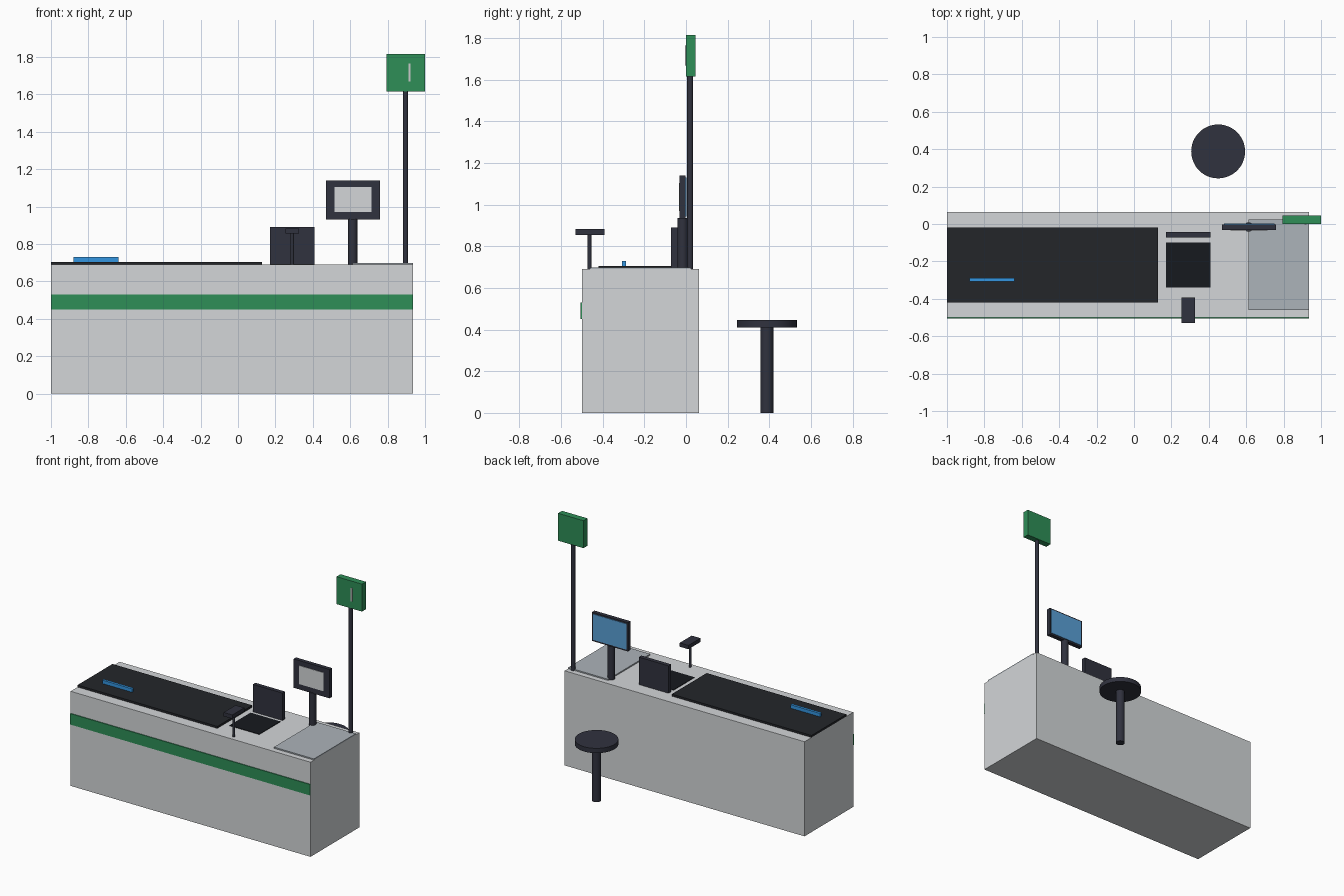
import bpy

default = bpy.data.objects.get("Cube")
if default:
    bpy.data.objects.remove(default, do_unlink=True)


def linear(c):
    c /= 255
    return c / 12.92 if c <= 0.04045 else ((c + 0.055) / 1.055) ** 2.4


def material(name, r, g, b):
    mat = bpy.data.materials.new(name)
    color = (linear(r), linear(g), linear(b), 1)
    mat.use_nodes = True
    mat.diffuse_color = color
    shader = next(n for n in mat.node_tree.nodes if n.type == "BSDF_PRINCIPLED")
    shader.inputs["Base Color"].default_value = color
    shader.inputs["Roughness"].default_value = 0.6
    return mat


light = material("light_panel", 211, 214, 216)
steel = material("steel", 172, 179, 186)
dark = material("dark_plastic", 48, 50, 62)
rubber = material("belt_rubber", 36, 38, 42)
glass = material("scanner_glass", 22, 25, 30)
green = material("green", 46, 142, 87)
blue = material("blue", 52, 150, 225)
screen_blue = material("screen_blue", 90, 160, 215)
white = material("white", 235, 238, 236)


def box(name, x, y, z, mat):
    """Box from its (low, high) extent along each axis."""
    spans = (x, y, z)
    bpy.ops.mesh.primitive_cube_add(size=1, location=[(a + b) / 2 for a, b in spans])
    obj = bpy.context.object
    obj.name = name
    obj.scale = [b - a for a, b in spans]
    bpy.ops.object.transform_apply(location=False, rotation=False, scale=True)
    obj.data.materials.append(mat)
    return obj


def cylinder(name, x, y, radius, z, mat, sides=32):
    """Upright cylinder between two heights."""
    bpy.ops.mesh.primitive_cylinder_add(
        vertices=sides, radius=radius, depth=z[1] - z[0],
        location=(x, y, (z[0] + z[1]) / 2))
    obj = bpy.context.object
    obj.name = name
    obj.data.materials.append(mat)
    bpy.ops.object.shade_smooth_by_angle()
    return obj


top = 0.69
length = (-1, 0.935)

# Counter with front stripe
box("counter_body", length, (-0.5, 0.063), (0, top), light)
box("front_stripe", length, (-0.506, -0.499), (0.45, 0.53), green)

# Conveyor belt and goods divider
box("conveyor_belt", (-1, 0.127), (-0.42, -0.018), (top, 0.705), rubber)
box("goods_divider", (-0.88, -0.64), (-0.307, -0.288), (0.705, 0.73), blue)

# Scanner
scanner_x = (0.17, 0.41)
box("scanner_plate", scanner_x, (-0.34, -0.098), (top, 0.694), glass)
box("scanner_tower", scanner_x, (-0.072, -0.042), (top, 0.89), dark)

# Card terminal
cylinder("terminal_post", 0.29, -0.463, 0.009, (top, 0.86), dark)
box("terminal_head", (0.255, 0.325), (-0.53, -0.392), (0.855, 0.883), dark)

# Two-sided monitor
cylinder("monitor_post", 0.613, -0.016, 0.025, (top, 0.935), dark)
box("monitor_case", (0.47, 0.76), (-0.031, -0.002), (0.93, 1.14), dark)
box("customer_screen", (0.515, 0.713), (-0.034, -0.03), (0.97, 1.105), light)
box("cashier_screen", (0.48, 0.75), (-0.003, 0.002), (0.942, 1.13), screen_blue)

# Bagging area
box("bagging_plate", (0.612, 0.935), (-0.46, 0.023), (top, 0.699), steel)

# Lane sign on a pole
cylinder("sign_pole", 0.896, 0.02, 0.014, (top, 1.62), dark)
box("sign_box", (0.795, 1), (0, 0.046), (1.615, 1.815), green)
box("sign_bar", (0.912, 0.923), (-0.004, 0.001), (1.668, 1.765), white)

# Cashier stool
cylinder("stool_seat", 0.45, 0.388, 0.144, (0.41, 0.445), dark, 48)
cylinder("stool_post", 0.45, 0.388, 0.031, (0, 0.412), dark)
